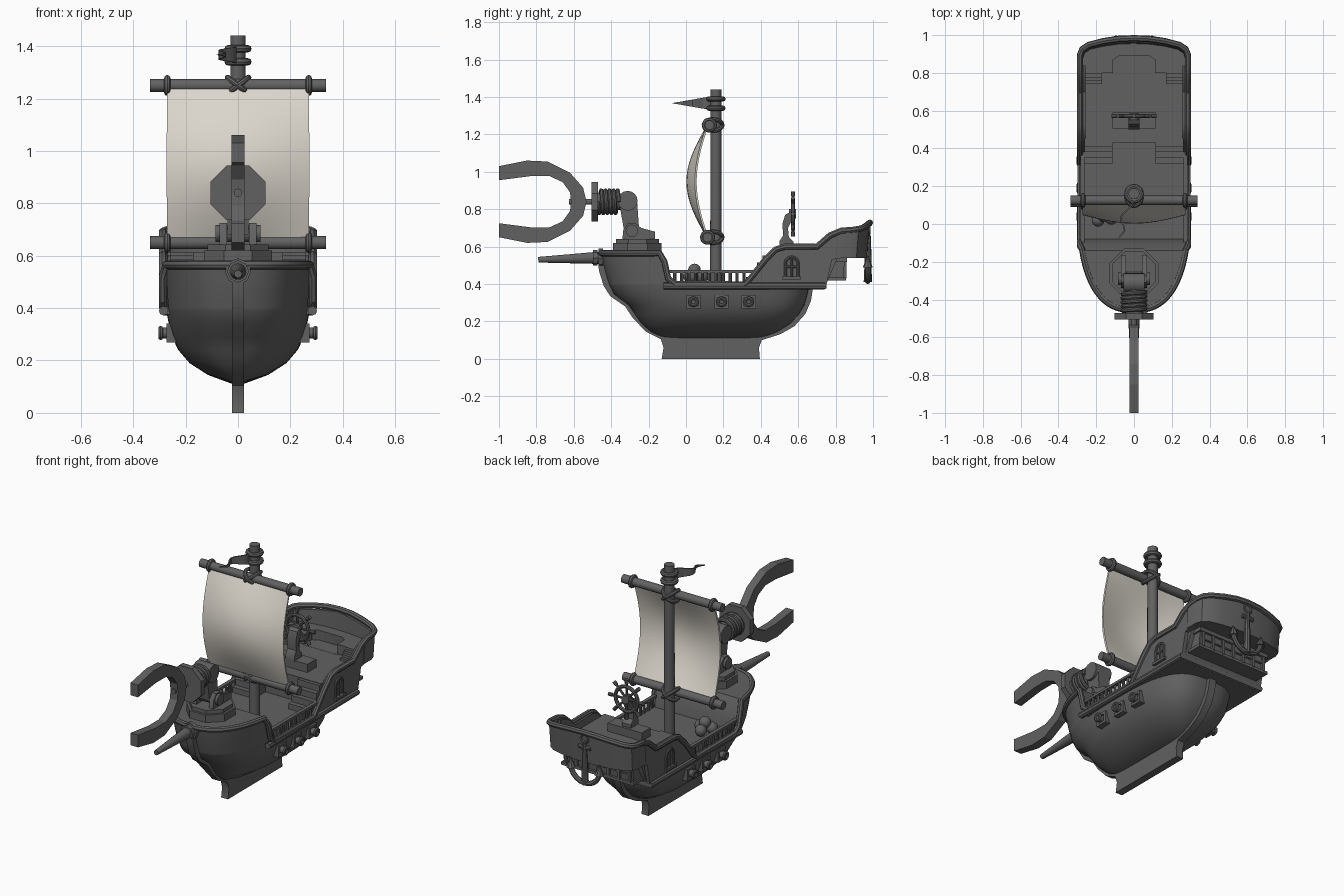
import bpy, bmesh
from math import pi, sin, cos, acos, radians, copysign
from mathutils import Vector, Matrix

if "Cube" in bpy.data.objects:
    bpy.data.objects.remove(bpy.data.objects["Cube"])

def material(name, col):
    m = bpy.data.materials.new(name)
    m.diffuse_color = (*col, 1)
    m.use_nodes = True
    m.node_tree.nodes["Principled BSDF"].inputs["Base Color"].default_value = m.diffuse_color
    return m
DARK = material("dark_grey", (0.12, 0.12, 0.12))
CLOTH = material("sail_cloth", (0.72, 0.68, 0.61))

def finish(name, bm, mat=DARK, thick=0):
    bmesh.ops.remove_doubles(bm, verts=bm.verts, dist=1e-5)
    bmesh.ops.recalc_face_normals(bm, faces=bm.faces)
    me = bpy.data.meshes.new(name)
    bm.to_mesh(me); bm.free()
    me.materials.append(mat)
    ob = bpy.data.objects.new(name, me)
    bpy.context.collection.objects.link(ob)
    if thick:
        s = ob.modifiers.new("thickness", 'SOLIDIFY')
        s.thickness, s.offset = thick, 0
    return ob

def loft(name, rings, closed=True, caps=True, mat=DARK, thick=0):
    bm = bmesh.new()
    vs = [[bm.verts.new(p) for p in r] for r in rings]
    n = len(vs[0])
    for a, b in zip(vs, vs[1:]):
        for i in range(n if closed else n - 1):
            j = (i + 1) % n
            bm.faces.new((a[i], a[j], b[j], b[i]))
    if caps:
        bm.faces.new(vs[0]); bm.faces.new(vs[-1])
    return finish(name, bm, mat, thick)

def prism(name, poly, axis, a, b):
    f = {'x': lambda p, t: (t, p[0], p[1]), 'y': lambda p, t: (p[0], t, p[1]),
         'z': lambda p, t: (p[0], p[1], t)}[axis]
    return loft(name, [[f(p, t) for p in poly] for t in (a, b)])

def box(name, x0, x1, y0, y1, z0, z1):
    return prism(name, [(x0, y0), (x1, y0), (x1, y1), (x0, y1)], 'z', z0, z1)

def rod(name, p, q, r1, r2=None, n=16):
    p, q = Vector(p), Vector(q); d = q - p
    bm = bmesh.new()
    m = Matrix.Translation((p + q) / 2) @ d.to_track_quat('Z', 'Y').to_matrix().to_4x4()
    bmesh.ops.create_cone(bm, cap_ends=True, segments=n, radius1=r1,
                          radius2=r1 if r2 is None else r2, depth=d.length, matrix=m)
    return finish(name, bm)

def tube(name, pts, r, cyclic=False, res=2):
    cu = bpy.data.curves.new(name, 'CURVE')
    cu.dimensions, cu.bevel_depth, cu.bevel_resolution, cu.use_fill_caps = '3D', r, res, True
    s = cu.splines.new('POLY'); s.points.add(len(pts) - 1); s.use_cyclic_u = cyclic
    for sp, p in zip(s.points, pts):
        sp.co = (*p, 1)
    cu.materials.append(DARK)
    ob = bpy.data.objects.new(name, cu)
    bpy.context.collection.objects.link(ob)
    return ob

def ring(name, c, R, r, u, v, n=20):
    c, u, v = Vector(c), Vector(u), Vector(v)
    return tube(name, [c + R * (cos(2*pi*i/n) * u + sin(2*pi*i/n) * v) for i in range(n)], r, True)

X, Y, Z = (1, 0, 0), (0, 1, 0), (0, 0, 1)

# plan outline of the hull at one level, from the right end round the bow to the left end
def outline(yf, yb, w, cut, n=2.5, k=16):
    mid, h = (yf + yb) / 2, (yb - yf) / 2
    c = max(-1, min(1, (mid - cut) / h))
    tm = acos(copysign(abs(c) ** (n / 2), c))
    sp = lambda v: copysign(abs(v) ** (2 / n), v)
    half = [(w * sp(max(0, sin(tm*i/k))), mid - h * sp(cos(tm*i/k))) for i in range(k + 1)]
    return half[::-1] + [(-x, y) for x, y in half[1:]]

# hull (fuller aft than forward) and raised bow
LOW = [(.11, -.13, .40, .02), (.145, -.19, .49, .115), (.19, -.24, .56, .185), (.24, -.275, .605, .228),
       (.29, -.31, .635, .252), (.345, -.385, .65, .265), (.395, -.41, .66, .275)]
def full_ring(f, b, w):
    mid = (f + b) / 2
    fore, aft = outline(f, b, w, mid), outline(f, b, w, mid, n=3.2)
    return fore + [(x, 2*mid - y) for x, y in aft[-2:0:-1]]
loft("hull", [[(x, y, z) for x, y in full_ring(f, b, w)] for z, f, b, w in LOW])
BOW = [(.395, -.41, .275, -.08), (.46, -.43, .28, -.09), (.52, -.445, .285, -.11), (.575, -.455, .29, -.14)]
loft("bow", [[(x, y, z) for x, y in outline(f, .66, w, c)] for z, f, w, c in BOW])

# keel with stem and stern posts
prism("keel", [(-.475, .56), (-.465, .47), (-.44, .39), (-.405, .335), (-.325, .28), (-.285, .22), (-.215, .145),
               (-.135, .105), (-.12, .06), (-.13, 0), (.395, 0), (.39, .06), (.405, .1), (.505, .132), (.58, .175),
               (.638, .24), (.668, .31), (.68, .385), (.5, .38), (.4, .2), (-.1, .2), (-.3, .4), (-.42, .56)],
      'x', -.023, .023)

# main deck, stern block and side walls
prism("main_deck", [(.284, .75), (.284, -.08), (-.284, -.08), (-.284, .75)], 'z', .375, .405)
prism("stern_block", [(.43, .4), (.43, .555), (.81, .555), (.81, .54), (.75, .4)], 'x', -.262, .262)
WALL = [(.32, .39), (.42, .52), (.48, .585), (.53, .6), (.7, .6), (.77, .66), (.84, .68), (.84, .54), (.78, .53), (.75, .39)]
for s in (-1, 1):
    prism("stern_side_wall", WALL, 'x', s * .258, s * .284)

# raised aft deck and curved transom
AFT = [(.278, .8), (.278, .875), (.268, .905), (.235, .928), (.16, .946), (.08, .957), (0, .96)]
aft = AFT + [(-x, y) for x, y in AFT[-2::-1]]
prism("aft_deck", aft + [(-.11, .8), (-.11, .87), (-.08, .89), (.08, .89), (.11, .87), (.11, .8)], 'z', .54, .615)
box("aft_deck_notch_floor", -.12, .12, .79, .91, .54, .556)
loft("transom", [[(x, y, .54) for x, y in aft], [(x * 1.01, y * 1.012, .68 + .04 * (1 - abs(x) / .278)) for x, y in aft]],
     closed=False, caps=False, thick=.02)

# stern gallery with windows
prism("stern_gallery", [(.74, .425), (.84, .425), (.85, .54), (.74, .54)], 'x', -.235, .235)
box("gallery_sill", -.245, .245, .75, .855, .418, .436)
box("gallery_cornice", -.245, .245, .75, .862, .518, .54)
for i in range(7):
    x = -.216 + .072 * i
    box("gallery_post", x - .008, x + .008, .83, .858, .43, .53)
box("gallery_crossbar", -.22, .22, .83, .852, .474, .482)

# rounded rails along the sheer and the deck edge
def mirrored(half):
    return half + [(-x, y, z) for x, y, z in half[-2:0:-1]]
bow_arc = [(x, y, .565) for x, y in outline(-.455, .66, .288, -.14)[:17]][::-1]
sheer = bow_arc + [(.286, -.115, .52), (.286, -.095, .43), (.284, -.06, .4), (.284, .32, .4), (.286, .42, .525),
    (.286, .48, .585), (.286, .53, .6), (.286, .7, .6), (.286, .77, .66), (.286, .83, .685), (.286, .895, .69),
    (.274, .925, .695), (.24, .948, .702), (.16, .968, .715), (.08, .98, .725), (0, .983, .728)]
tube("sheer_rail", mirrored(sheer), .017, True)
tube("deck_edge_rail", [(.284, -.12, .39), (.284, .74, .39), (-.284, .74, .39), (-.284, -.12, .39)], .018)

for s in (-1, 1):
    # balustrade
    box("balustrade_rail", s*.262, s*.284, -.1, .38, .46, .475)
    for i in range(11):
        y = -.06 + .037 * i
        rod("baluster", (s*.273, y, .4), (s*.273, y, .465), .009, n=8)
    # gun ports
    for y in (.04, .19, .335):
        for a, b, c, d in ((-.038, .038, .022, .036), (-.038, .038, -.036, -.022),
                           (-.038, -.024, -.022, .022), (.024, .038, -.022, .022)):
            box("gun_port_frame", s*.225, s*.272, y + a, y + b, .305 + c, .305 + d)
        rod("cannon_barrel", (s*.22, y, .305), (s*.295, y, .305), .021)
        ring("cannon_rim", (s*.295, y, .305), .019, .009, Y, Z, 14)
    # side window
    arch = [(s*.287, .565 + .034*cos(a*pi/8), .51 + .034*sin(a*pi/8)) for a in range(9)]
    tube("side_window_frame", [(s*.287, .599, .44)] + arch + [(s*.287, .531, .44)], .008)
    tube("side_window_mullion", [(s*.286, .565, .44), (s*.286, .565, .54)], .006)
    tube("side_window_bar", [(s*.286, .53, .492), (s*.286, .6, .492)], .006)
    box("side_window_sill", s*.27, s*.3, .515, .615, .425, .44)
    # stairs
    for i in range(4):
        xa, xb = sorted((s*.115, s*.262))
        box("main_stair", xa, xb, .32 + .03*i, .44, .4, .438 + .038*i)
        xa, xb = sorted((s*.17, s*.262))
        box("aft_stair", xa, xb, .74 + .018*i, .82, .55, .57 + .015*i)

# cannonballs
for x, y, z in ((-.19, .02, .44), (-.12, .03, .44), (-.16, .085, .44), (-.16, .045, .475)):
    bm = bmesh.new()
    bmesh.ops.create_uvsphere(bm, u_segments=16, v_segments=10, radius=.034, matrix=Matrix.Translation((x, y, z)))
    finish("cannonball", bm)

# mast, yards and lashings
rod("mast", (0, .16, .4), (0, .16, 1.44), .031, .029)
for z in (1.34, 1.39):
    ring("mast_band", (0, .16, z), .038, .014, X, Y)
for z, y in ((1.25, .125), (.65, .115)):
    rod("yard", (-.335, y, z), (.335, y, z), .025)
    for s in (-1, 1):
        ring("yard_band", (s*.27, y, z), .028, .012, Y, Z)
        ring("mast_lashing", (0, .145, z), .05, .011, (.8, 0, s*.6), Y)

# sail
sail = []
for j in range(17):
    v = j / 16
    sail.append([(.271*u, .112 - sin(pi*v) * (.06 + .045*cos(pi/2*u)), .655 + .585*v) for u in [i/6 - 1 for i in range(13)]])
loft("sail", sail, closed=False, caps=False, mat=CLOTH, thick=.01)

# pennant
flag = []
for i in range(13):
    t = i / 12
    x, y, h = -.02 - .06*t + .02*sin(3*pi*t), .14 - .21*t, .036*(1 - t) + .001
    flag.append([(x, y, 1.367 - h), (x, y, 1.367 + h)])
loft("pennant", flag, closed=False, caps=False, thick=.008)

# bowsprit
rod("bowsprit", (0, -.44, .541), (0, -.79, .53), .034, .015)
for y, r in ((-.455, .05), (-.485, .042)):
    rod("bowsprit_collar", (0, y + .012, .54), (0, y - .012, .54), r, n=8)

# steering wheel on its stand
box("wheel_stand_base", -.115, .115, .505, .59, .55, .605)
prism("wheel_stand", [(.5, .6), (.5, .63), (.52, .66), (.515, .72), (.53, .77), (.565, .79), (.565, .74), (.545, .7),
                      (.55, .65), (.575, .625), (.575, .6)], 'x', -.03, .03)
ring("wheel_rim", (0, .572, .775), .075, .011, X, Z, 24)
rod("wheel_hub", (0, .55, .775), (0, .588, .775), .025)
for i in range(8):
    c, s = cos(i*pi/4), sin(i*pi/4)
    rod("wheel_spoke", (0, .572, .775), (.11*c, .572, .775 + .11*s), .007, n=8)
    rod("wheel_handle", (.095*c, .572, .775 + .095*s), (.12*c, .572, .775 + .12*s), .011, n=8)

# anchor on the stern
rod("anchor_shank", (0, .972, .41), (0, .975, .66), .022, .014, n=10)
rod("anchor_stock", (-.04, .972, .635), (.04, .972, .635), .014, n=10)
ring("anchor_ring", (0, .978, .69), .024, .008, X, Z, 14)
tube("anchor_arms", [(.1*sin(a), .972, .515 - .1*cos(a)) for a in [radians(-85 + 17*i) for i in range(11)]], .015)
for s in (-1, 1):
    rod("anchor_fluke", (s*.095, .972, .49), (s*.1, .972, .55), .027, .002, n=8)

# turntable, pivot and arm for the magnet
def octagon(cx, cy, r):
    return [(cx + r*cos(pi/8 + i*pi/4), cy + r*sin(pi/8 + i*pi/4)) for i in range(8)]
prism("turntable_lower", octagon(0, -.26, .14), 'z', .565, .62)
prism("turntable_upper", octagon(0, -.26, .125), 'z', .62, .642)
for s in (-1, 1):
    prism("pivot_bracket", [(-.34, .64), (-.165, .64), (-.165, .68), (-.24, .7), (-.27, .725), (-.31, .725), (-.335, .69)],
          'x', s*.042, s*.07)
rod("lower_pivot", (-.085, -.29, .685), (.085, -.29, .685), .033)
prism("arm", [(-.33, .68), (-.25, .68), (-.262, .85), (-.36, .85)], 'x', -.04, .04)
rod("upper_pivot", (-.055, -.312, .845), (.055, -.312, .845), .053)

# spring, plate and magnet
rod("spring_core", (0, -.31, .84), (0, -.48, .84), .045)
tube("spring", [(.06*cos(i*pi/8), -.36 - .11*i/80, .84 + .06*sin(i*pi/8)) for i in range(81)], .0115)
prism("magnet_plate", octagon(0, .84, .113), 'y', -.505, -.47)
rod("magnet_pin", (0, -.625, .84), (0, -.5, .84), .016)
OUT = [(-1, .19), (-.85, .22), (-.74, .215), (-.62, .155), (-.55, .075), (-.532, 0)]
INN = [(-1, .115), (-.83, .137), (-.73, .137), (-.66, .105), (-.62, .05), (-.615, 0)]
def arc(h):
    return [(y, .84 + z) for y, z in h] + [(y, .84 - z) for y, z in h[-2::-1]]
loft("magnet", [[(-.025, *o), (.025, *o), (.025, *i), (-.025, *i)] for o, i in zip(arc(OUT), arc(INN))])

# turn curves into meshes and smooth rounded parts
for ob in bpy.context.scene.objects:
    ob.select_set(True)
    bpy.context.view_layer.objects.active = ob
bpy.ops.object.convert(target='MESH')
for ob in bpy.context.scene.objects:
    ob.select_set(not ob.name.startswith("magnet"))
bpy.context.view_layer.objects.active = bpy.data.objects["hull"]
bpy.ops.object.shade_smooth_by_angle(angle=radians(35))
